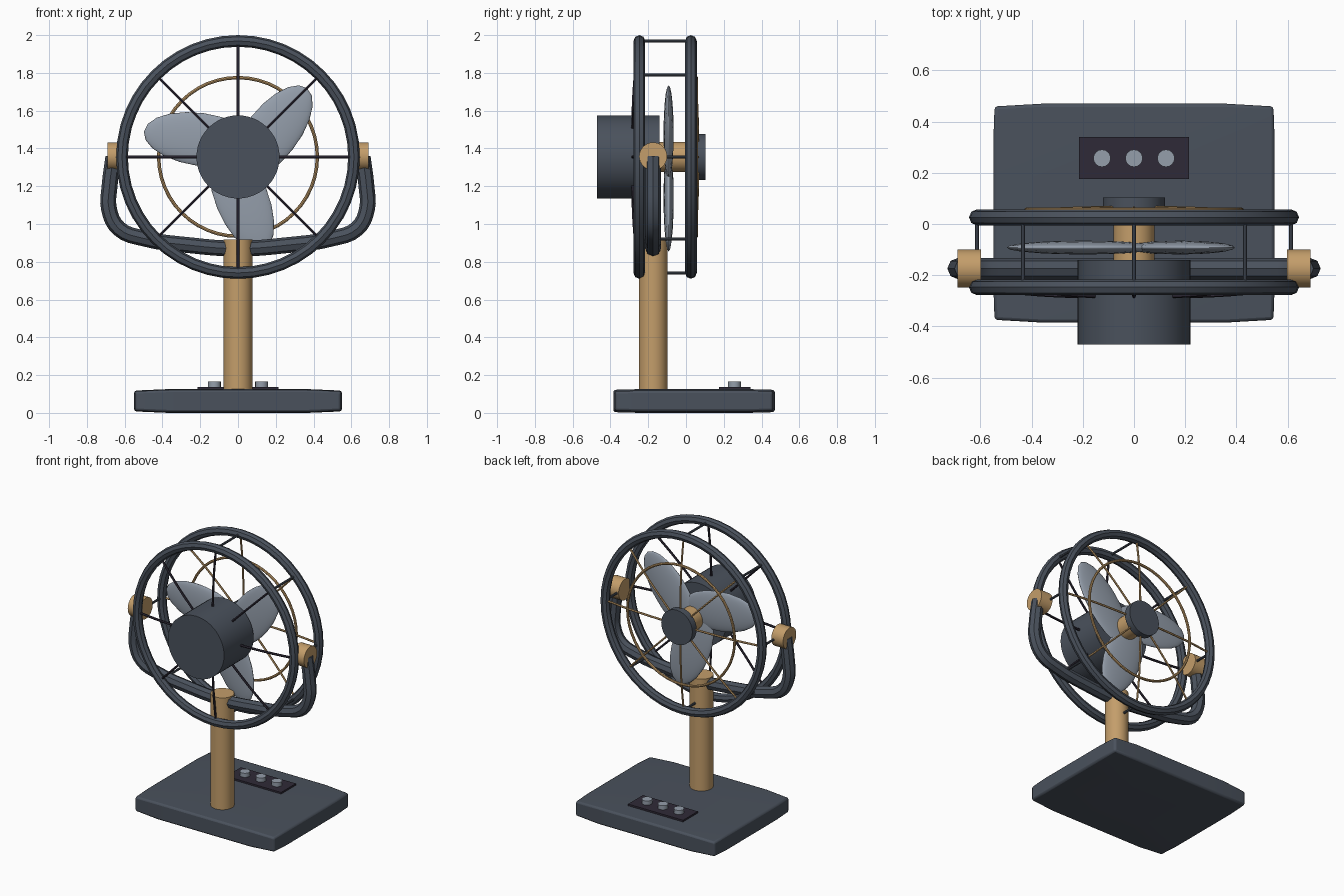
import bpy, bmesh, math
from mathutils import Vector, Matrix

cube = bpy.data.objects.get("Cube")
if cube:
    bpy.data.objects.remove(cube)

CZ = 1.355                      # height of the fan axis
FRONT_Y, BACK_Y = -0.247, 0.026  # planes of the two guard rings
ARM_Y = -0.174                  # plane of the post and yoke


def material(name, rgb):
    m = bpy.data.materials.new(name)
    m.use_nodes = True
    m.diffuse_color = (*rgb, 1)
    m.node_tree.nodes["Principled BSDF"].inputs["Base Color"].default_value = (*rgb, 1)
    return m


SLATE = material("slate", (0.068, 0.083, 0.108))
BRASS = material("brass", (0.55, 0.34, 0.145))
STEEL = material("steel", (0.30, 0.345, 0.41))
DARK = material("dark_plum", (0.028, 0.023, 0.038))


def finish(name, mat, angle=30):
    o = bpy.context.object
    o.name = name
    o.data.name = name
    o.data.materials.append(mat)
    bpy.ops.object.shade_smooth_by_angle(angle=math.radians(angle))
    return o


def rod(name, mat, a, b, r, sides=32):
    """Cylinder from point a to point b."""
    a, b = Vector(a), Vector(b)
    d = b - a
    bpy.ops.mesh.primitive_cylinder_add(
        vertices=sides, radius=r, depth=d.length, location=(a + b) / 2,
        rotation=d.to_track_quat('Z', 'Y').to_euler())
    return finish(name, mat)


def ring(name, mat, y, major, minor, sides):
    bpy.ops.mesh.primitive_torus_add(
        location=(0, y, CZ), rotation=(math.pi / 2, 0, 0), major_segments=48,
        minor_segments=sides, major_radius=major, minor_radius=minor)
    return finish(name, mat)


def tube(name, mat, paths, r, resolution, steps=4):
    """Smooth round tubes through points, one spline for each path."""
    cu = bpy.data.curves.new(name, 'CURVE')
    cu.dimensions = '3D'
    cu.bevel_depth = r
    cu.bevel_resolution = resolution
    cu.resolution_u = steps
    cu.use_fill_caps = True
    for pts in paths:
        s = cu.splines.new('BEZIER')
        s.bezier_points.add(len(pts) - 1)
        for bp, p in zip(s.bezier_points, pts):
            bp.co = p
            bp.handle_left_type = bp.handle_right_type = 'AUTO'
    o = bpy.data.objects.new(name, cu)
    bpy.context.collection.objects.link(o)
    bpy.ops.object.select_all(action='DESELECT')
    o.select_set(True)
    bpy.context.view_layer.objects.active = o
    bpy.ops.object.convert(target='MESH')
    return finish(name, mat)


def polar(r, a, y):
    return (r * math.cos(a), y, CZ + r * math.sin(a))


# Base slab, its ends and sides drawn in slightly
bm = bmesh.new()
bmesh.ops.create_cube(bm, size=2)
bmesh.ops.subdivide_edges(bm, edges=bm.edges, cuts=5, use_grid_fill=True)
for v in bm.verts:
    x, y, z = v.co
    end, side = abs(x) > 0.99, abs(y) > 0.99
    v.co = (x * (0.545 if side else 0.55),
            0.0425 + y * (0.417 if end else 0.4275),
            0.063 + z * (0.063 - 0.008 * end - 0.004 * side))
me = bpy.data.meshes.new("base")
bm.to_mesh(me)
bm.free()
base = bpy.data.objects.new("base", me)
bpy.context.collection.objects.link(base)
bpy.ops.object.select_all(action='DESELECT')
base.select_set(True)
bpy.context.view_layer.objects.active = base
finish("base", SLATE)
bev = base.modifiers.new("soft_edges", 'BEVEL')
bev.width = 0.012
bev.segments = 2
bev.limit_method = 'ANGLE'
bev.angle_limit = math.radians(40)

# Control panel with three knobs
bpy.ops.mesh.primitive_cube_add(size=1, location=(0, 0.258, 0.13))
bpy.context.object.scale = (0.43, 0.165, 0.016)
finish("control_panel", DARK)
for i, x in enumerate((-0.125, 0, 0.125)):
    rod(f"control_knob_{i + 1}", STEEL, (x, 0.257, 0.13), (x, 0.257, 0.167), 0.034, 16)

# Post and yoke
rod("post", BRASS, (0, ARM_Y, 0.12), (0, ARM_Y, 0.918), 0.076)
half = [(0.66, 1.355), (0.68, 1.2), (0.683, 1.08), (0.63, 0.975),
        (0.5, 0.924), (0.25, 0.887)]
path = [(-x, ARM_Y, z) for x, z in half] + [(0, ARM_Y, 0.87)] + \
       [(x, ARM_Y, z) for x, z in reversed(half)]
tube("yoke", SLATE, [path], 0.042, 2)
for side, s in (("left", 1), ("right", -1)):
    rod(f"pivot_{side}", BRASS, (s * 0.598, ARM_Y, CZ + 0.003),
        (s * 0.69, ARM_Y, CZ + 0.003), 0.074)

# Guard: two rings, a thin inner ring, struts and bowed spokes
ring("front_guard_ring", SLATE, FRONT_Y, 0.614, 0.031, 8)
ring("back_guard_ring", SLATE, BACK_Y, 0.614, 0.031, 8)
ring("back_inner_ring", BRASS, 0.055, 0.42, 0.009, 8)
angles = [i * math.pi / 4 for i in range(8)]
for i, a in enumerate(angles):
    rod(f"guard_strut_{i + 1}", SLATE, polar(0.614, a, FRONT_Y),
        polar(0.614, a, BACK_Y), 0.008, 8)
bow = [(0.08, 0.038), (0.25, 0.034), (0.42, 0.024), (0.61, 0.0)]
tube("front_spokes", DARK,
     [[polar(r, a, FRONT_Y - d) for r, d in bow] for a in angles], 0.008, 1)
tube("back_spokes", BRASS,
     [[polar(r, a, BACK_Y + d) for r, d in bow] for a in angles], 0.007, 1)

# Motor, shaft hub and back cap
rod("motor", SLATE, (0, -0.47, CZ), (0, -0.14, CZ), 0.22, 48)
rod("hub", BRASS, (0, -0.145, CZ), (0, 0.06, CZ), 0.08)
rod("back_cap", SLATE, (0, 0.055, CZ), (0, 0.103, CZ), 0.122)

# Three blades, set off from the axis
for i in range(3):
    a = math.radians(52 + 120 * i)
    bpy.ops.mesh.primitive_uv_sphere_add(segments=20, ring_count=10, radius=1)
    blade = finish(f"blade_{i + 1}", STEEL, 50)
    blade.matrix_world = (Matrix.Translation((0, -0.092, CZ))
                          @ Matrix.Rotation(-a, 4, 'Y')
                          @ Matrix.Translation((0.21, 0, -0.064))
                          @ Matrix.Diagonal((0.302, 0.027, 0.14, 1)))
